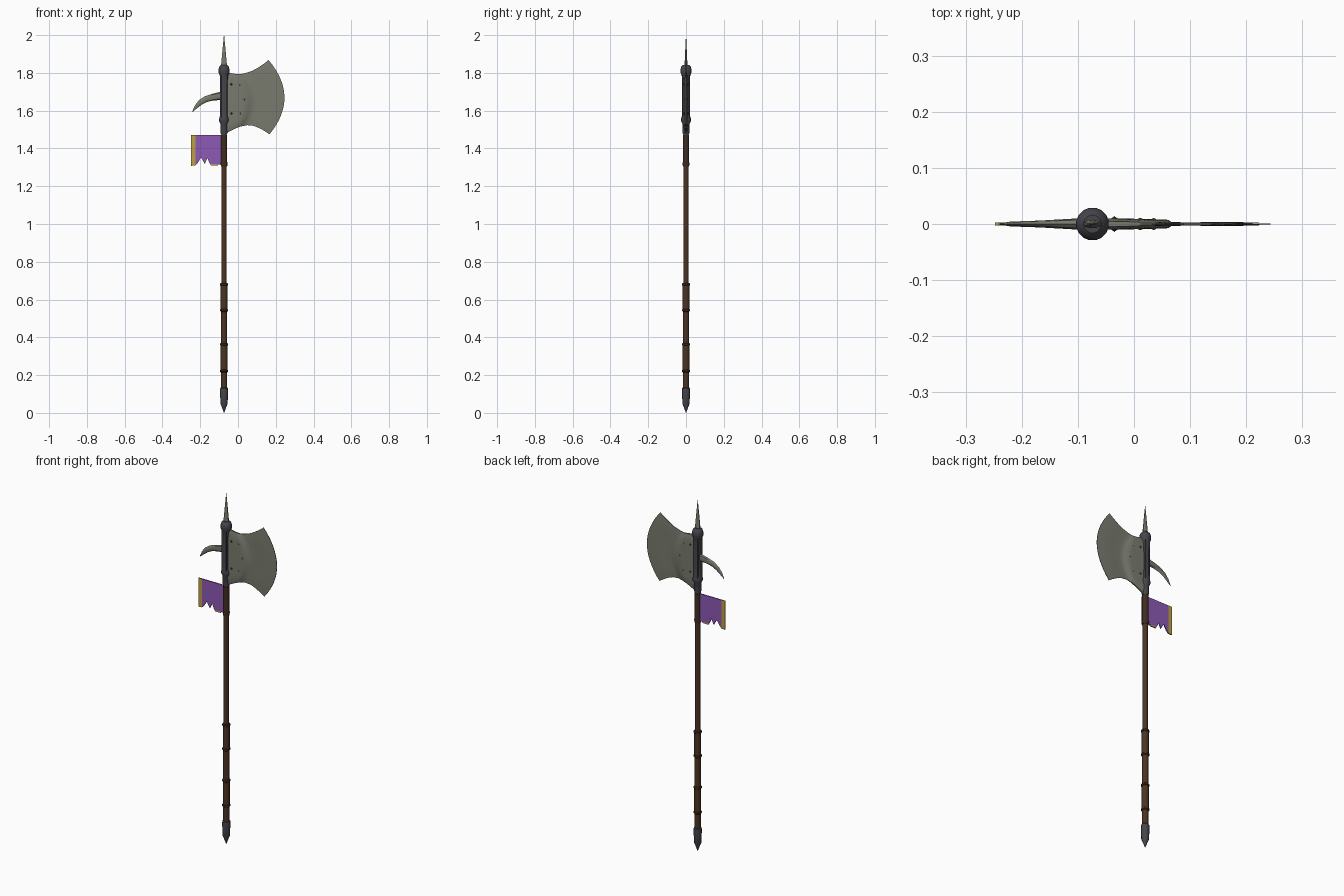
import bpy, bmesh, math
from mathutils import Vector

if "Cube" in bpy.data.objects:
    bpy.data.objects.remove(bpy.data.objects["Cube"])

CX = -0.074  # shaft axis


def mat(name, col):
    m = bpy.data.materials.new(name)
    m.diffuse_color = (*col, 1)
    m.use_nodes = True
    m.node_tree.nodes["Principled BSDF"].inputs["Base Color"].default_value = m.diffuse_color
    return m


STEEL = mat("dull steel", (0.19, 0.195, 0.155))
IRON = mat("dark iron", (0.062, 0.06, 0.072))
WOOD = mat("brown wood", (0.072, 0.034, 0.016))
LEATHER = mat("dark leather", (0.05, 0.026, 0.015))
PURPLE = mat("purple cloth", (0.27, 0.10, 0.46))
GOLD = mat("gold trim", (0.50, 0.35, 0.06))


def finish(name, bm, mats, angle=35):
    bmesh.ops.recalc_face_normals(bm, faces=bm.faces[:])
    me = bpy.data.meshes.new(name)
    bm.to_mesh(me)
    bm.free()
    for m in mats:
        me.materials.append(m)
    ob = bpy.data.objects.new(name, me)
    bpy.context.collection.objects.link(ob)
    bpy.ops.object.select_all(action='DESELECT')
    ob.select_set(True)
    bpy.context.view_layer.objects.active = ob
    bpy.ops.object.shade_smooth_by_angle(angle=math.radians(angle))
    return ob


def loft(name, rings, m, angle=35):
    """Skin closed rings of equal point count, capping both ends."""
    bm = bmesh.new()
    vs = [[bm.verts.new(p) for p in r] for r in rings]
    n = len(vs[0])
    for a, b in zip(vs, vs[1:]):
        for i in range(n):
            j = (i + 1) % n
            bm.faces.new((a[i], a[j], b[j], b[i]))
    bm.faces.new(vs[0])
    bm.faces.new(vs[-1])
    return finish(name, bm, [m], angle)


def lathe(name, prof, m, sides=12, flat=1.0, angle=35):
    """Turn (radius, z) pairs about the shaft axis; flat squashes depth."""
    ts = [2 * math.pi * (i + 0.5) / sides for i in range(sides)]
    rings = [[(CX + r * math.cos(t), r * flat * math.sin(t), z) for t in ts]
             for r, z in prof]
    return loft(name, rings, m, angle)


# Shaft, grips and butt cap
lathe("shaft", [(0.017, 0.10), (0.017, 0.54), (0.0145, 0.70), (0.0145, 1.54)], WOOD)
lathe("butt_cap", [(0.0008, 0.0), (0.010, 0.025), (0.020, 0.05), (0.0215, 0.115),
                   (0.021, 0.13), (0.017, 0.135)], IRON)
for k, (lo, hi) in enumerate([(0.222, 0.363), (0.543, 0.68)]):
    lathe(f"grip_{k}", [(0.0185, lo), (0.0185, hi)], WOOD)
    for j, z in enumerate((lo, hi)):
        lathe(f"grip_ring_{k}_{j}", [(0.017, z - 0.008), (0.0215, z - 0.004),
                                     (0.0215, z + 0.004), (0.017, z + 0.008)], LEATHER)
lathe("flag_sleeve", [(0.0175, 1.305), (0.0185, 1.32), (0.0175, 1.33),
                      (0.0175, 1.47)], LEATHER)

# Head socket with collars
lathe("socket", [(0.017, 1.475), (0.0185, 1.485), (0.019, 1.53), (0.0265, 1.545),
                 (0.0265, 1.557), (0.022, 1.572), (0.021, 1.62), (0.021, 1.72),
                 (0.023, 1.785), (0.029, 1.80), (0.0295, 1.82), (0.025, 1.835),
                 (0.016, 1.843)], IRON, 16)
for k, a in enumerate((60, 120, 240, 300)):
    # langets running up the socket
    t = math.radians(a)
    px, py = CX + 0.021 * math.cos(t), 0.021 * math.sin(t)
    loft(f"langet_{k}", [[(px + dx, py + dy, z) for dx, dy in
                          ((-.004, -.003), (.004, -.003), (.004, .003), (-.004, .003))]
                         for z in (1.565, 1.795)], IRON)

# Top spike
lathe("top_spike", [(0.017, 1.835), (0.015, 1.86), (0.008, 1.93), (0.0008, 2.0)],
      STEEL, 8, 0.5)

# Axe blade: columns of top(x,z), middle x, bottom(x,z), half thickness
COLS = [(-0.074, 1.792, -0.074, -0.074, 1.472, 0.0105),
        (-0.045, 1.800, -0.035, -0.045, 1.490, 0.0100),
        (-0.010, 1.794, 0.020, -0.010, 1.507, 0.0090),
        (0.008, 1.793, 0.061, 0.014, 1.516, 0.0075),
        (0.012, 1.793, 0.066, 0.018, 1.517, 0.0040),
        (0.040, 1.799, 0.095, 0.050, 1.523, 0.0025),
        (0.075, 1.811, 0.130, 0.080, 1.520, 0.0025),
        (0.105, 1.827, 0.165, 0.108, 1.510, 0.0035),
        (0.135, 1.847, 0.205, 0.138, 1.494, 0.0030),
        (0.162, 1.868, 0.246, 0.167, 1.475, 0.0012)]
N = 16
rings = []
for xt, zt, xm, xb, zb, th in COLS:
    pts = []
    for i in range(N + 1):
        s = i / N
        bow = 4 * s * (1 - s)
        edge = xt + (xb - xt) * s
        pts.append((edge + (xm - (xt + xb) / 2) * bow, zt + (zb - zt) * s,
                    th * (0.45 + 0.55 * min(1, 3 * bow))))
    rings.append([(x, -t, z) for x, z, t in pts] + [(x, t, z) for x, z, t in reversed(pts)])
loft("axe_blade", rings, STEEL, 40)

# Studs on the blade cheeks
for k, (x, z) in enumerate([(-0.035, 1.74), (-0.035, 1.585), (0.035, 1.66),
                            (0.01, 1.735), (0.012, 1.585)]):
    bm = bmesh.new()
    bmesh.ops.create_uvsphere(bm, u_segments=8, v_segments=6, radius=1)
    for v in bm.verts:
        v.co = Vector((x + v.co.x * 0.008, v.co.y * (0.014 if x < 0 else 0.011),
                       z + v.co.z * 0.009))
    finish(f"stud_{k}", bm, [IRON if x < 0 else STEEL])

# Back hook: x, z, half height, half depth along a bent path
PATH = [(-0.074, 1.680, 0.022, 0.011), (-0.10, 1.677, 0.021, 0.010),
        (-0.135, 1.671, 0.018, 0.008), (-0.17, 1.661, 0.016, 0.006),
        (-0.20, 1.643, 0.014, 0.005), (-0.222, 1.62, 0.009, 0.004),
        (-0.241, 1.594, 0.001, 0.001)]
rings = []
for i, (x, z, h, d) in enumerate(PATH):
    a, b = PATH[max(i - 1, 0)], PATH[min(i + 1, len(PATH) - 1)]
    t = Vector((b[0] - a[0], b[1] - a[1])).normalized()
    rings.append([(x - t.y * h * math.cos(q), d * math.sin(q), z + t.x * h * math.cos(q))
                  for q in [k * math.pi / 4 for k in range(8)]])
loft("back_hook", rings, STEEL)

# Torn flag: x and ragged bottom height, gold outer band and lower trim
RAG = [(-0.248, 1.308), (-0.225, 1.310), (-0.212, 1.325), (-0.196, 1.352),
       (-0.176, 1.318), (-0.162, 1.350), (-0.152, 1.325), (-0.142, 1.309),
       (-0.108, 1.309), (-0.104, 1.316), (-0.078, 1.312)]
bm = bmesh.new()
cols = [[[bm.verts.new((x, y, z)) for z in (1.472, zb + 0.008, zb)]
         for y in (-0.003, 0.003)] for x, zb in RAG]


def face(vs, gold):
    bm.faces.new(vs).material_index = int(gold)


for i, (a, b) in enumerate(zip(cols, cols[1:])):
    for s in (0, 1):
        for r in (0, 1):
            face((a[s][r], b[s][r], b[s][r + 1], a[s][r + 1]),
                 i == 0 or (r == 1 and i == 7))
    for r in (0, 2):
        face((a[0][r], b[0][r], b[1][r], a[1][r]), i == 0 or (r == 2 and i == 7))
for e in (0, -1):
    for r in (0, 1):
        c = cols[e]
        face((c[0][r], c[0][r + 1], c[1][r + 1], c[1][r]), e == 0)
finish("flag", bm, [PURPLE, GOLD])
